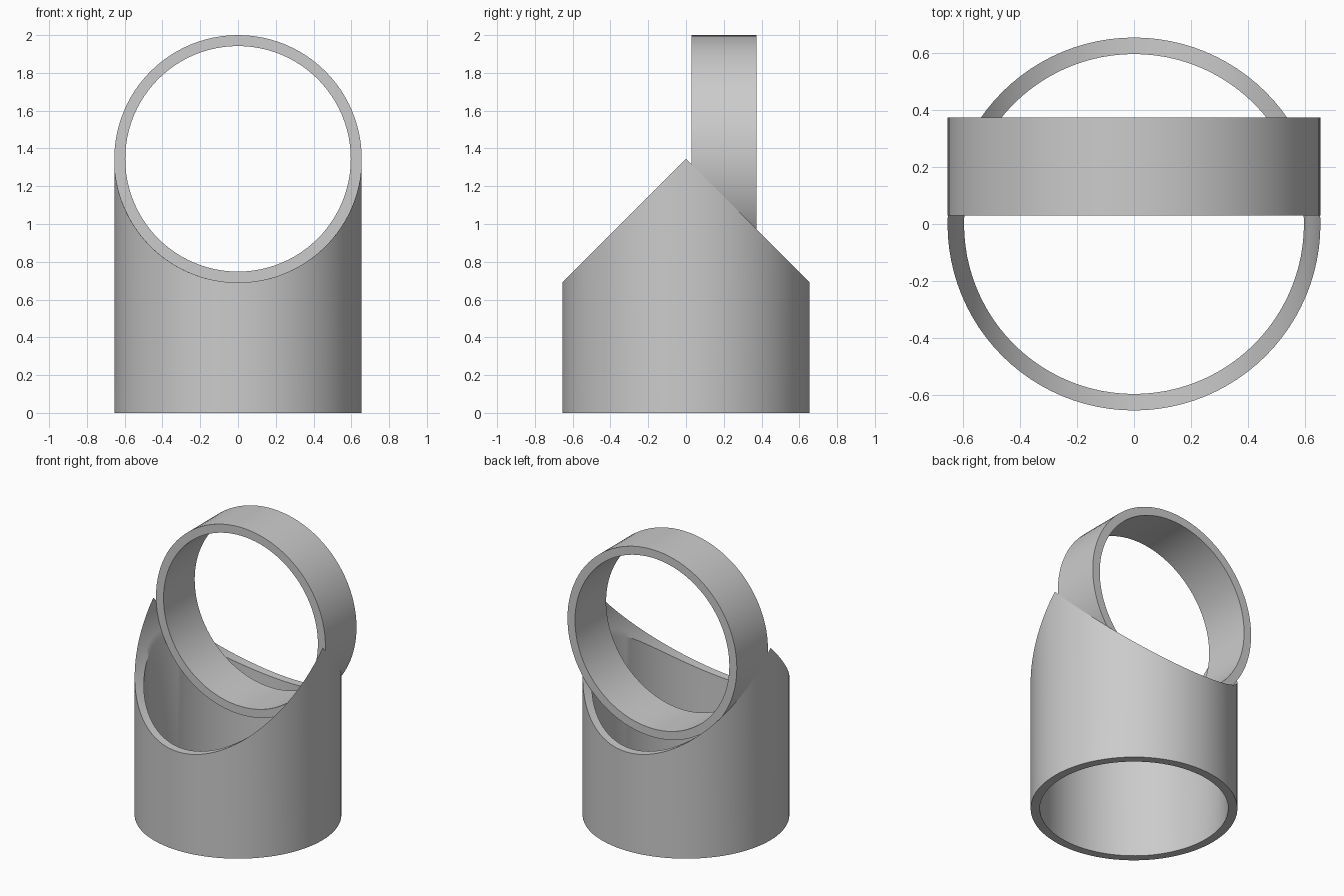
import bpy, bmesh
from math import sin, cos, pi, sqrt, radians

OUTER, INNER = 0.655, 0.597      # both pipes share these radii
AXIS_Z = 1.345                   # height of the horizontal pipe's axis
RING_FRONT, RING_BACK = 0.03, 0.374
SEGMENTS = 96
RIM_STEPS = 6

old = bpy.data.objects.get("Cube")
if old:
    bpy.data.objects.remove(old, do_unlink=True)

grey = bpy.data.materials.new("plain grey")
grey.use_nodes = True
colour = (0.6, 0.6, 0.6, 1)
grey.diffuse_color = colour
grey.node_tree.nodes["Principled BSDF"].inputs["Base Color"].default_value = colour


def revolve(name, section):
    """Sweep a closed section, given as points for each angle, round a full turn."""
    bm = bmesh.new()
    loops = [[bm.verts.new(p) for p in section(2 * pi * i / SEGMENTS)]
             for i in range(SEGMENTS)]
    for i, a in enumerate(loops):
        b = loops[(i + 1) % SEGMENTS]
        for j in range(len(a)):
            k = (j + 1) % len(a)
            bm.faces.new((a[j], a[k], b[k], b[j]))
    bmesh.ops.recalc_face_normals(bm, faces=bm.faces)
    mesh = bpy.data.meshes.new(name)
    bm.to_mesh(mesh)
    bm.free()
    mesh.materials.append(grey)
    obj = bpy.data.objects.new(name, mesh)
    bpy.context.collection.objects.link(obj)
    bpy.ops.object.select_all(action='DESELECT')
    obj.select_set(True)
    bpy.context.view_layer.objects.active = obj
    bpy.ops.object.shade_smooth_by_angle(angle=radians(30))
    return obj


# Upright pipe: its top rim is a saddle that fits the horizontal pipe
def pipe_section(angle):
    c, s = cos(angle), sin(angle)
    points = [(INNER * c, INNER * s, 0), (OUTER * c, OUTER * s, 0)]
    for step in range(RIM_STEPS + 1):
        r = OUTER - (OUTER - INNER) * (step / RIM_STEPS) ** 2
        x = r * c
        z = AXIS_Z - sqrt(max(0, OUTER ** 2 - x ** 2))
        points.append((x, r * s, z))
    return points


# Short horizontal pipe resting in the saddle, behind the middle
def ring_section(angle):
    c, s = cos(angle), sin(angle)
    corners = ((INNER, RING_FRONT), (OUTER, RING_FRONT),
               (OUTER, RING_BACK), (INNER, RING_BACK))
    return [(r * c, y, AXIS_Z + r * s) for r, y in corners]


revolve("upright_pipe", pipe_section)
revolve("horizontal_ring", ring_section)
